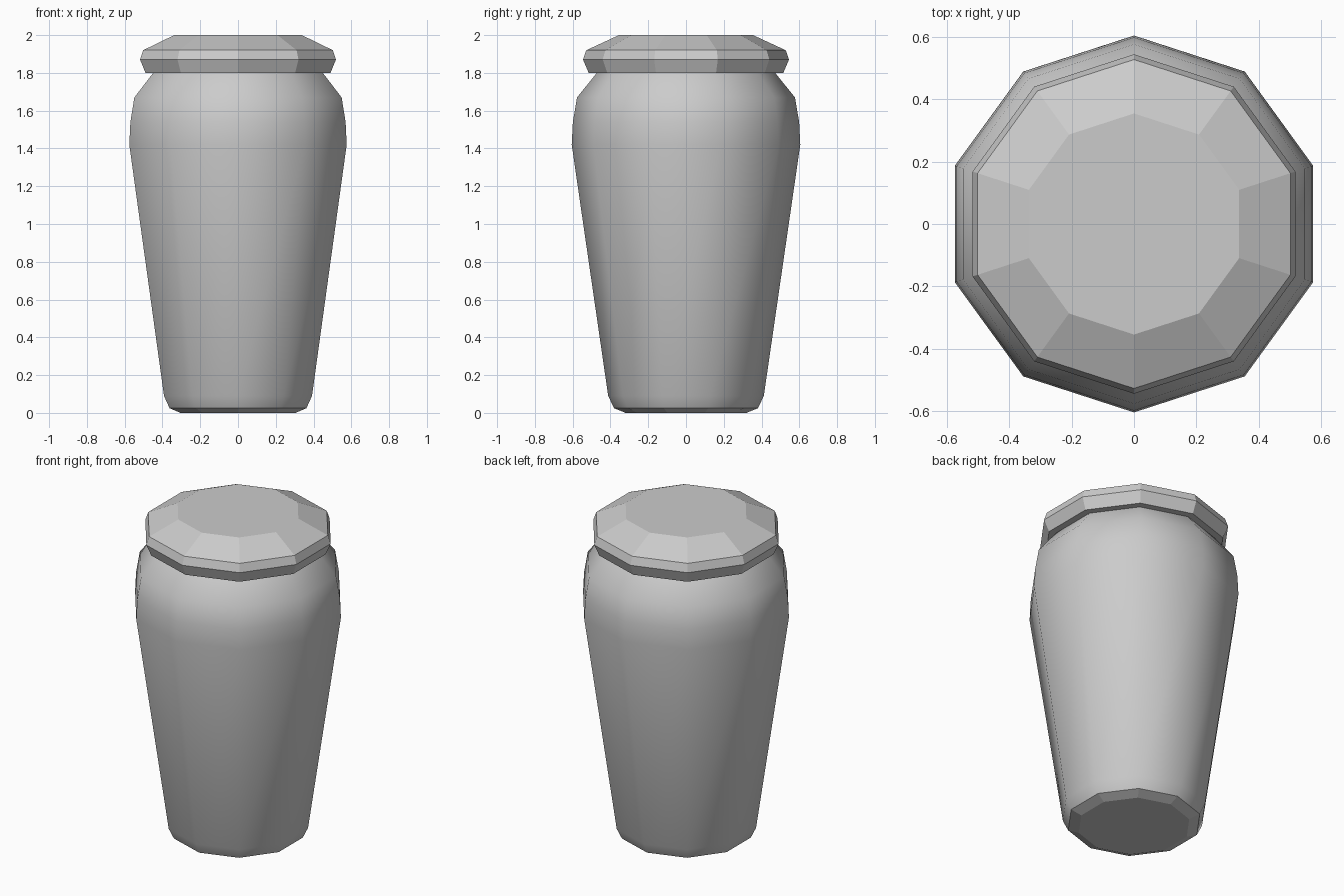
import bpy, bmesh, math

if "Cube" in bpy.data.objects:
    bpy.data.objects.remove(bpy.data.objects["Cube"])

SIDES = 10


def lathe(name, profile, smooth_rings=()):
    """Ten-sided closed solid from (radius, z) rings; listed bands are smooth."""
    bm = bmesh.new()
    rings = []
    for r, z in profile:
        angles = [math.pi / 2 + math.tau * k / SIDES for k in range(SIDES)]
        rings.append([bm.verts.new((r * math.cos(a), r * math.sin(a), z)) for a in angles])
    for i, (lo, hi) in enumerate(zip(rings, rings[1:])):
        for k in range(SIDES):
            n = (k + 1) % SIDES
            face = bm.faces.new((lo[k], lo[n], hi[n], hi[k]))
            face.smooth = i in smooth_rings
    bm.faces.new(rings[0][::-1])
    bm.faces.new(rings[-1])
    # keep a hard crease where smooth and flat faces meet
    for e in bm.edges:
        e.smooth = all(f.smooth for f in e.link_faces)
    mesh = bpy.data.meshes.new(name)
    bm.to_mesh(mesh)
    bm.free()
    obj = bpy.data.objects.new(name, mesh)
    bpy.context.collection.objects.link(obj)
    return obj


# Tapered jar body: flat base chamfer, smooth wall and shoulder
lathe("jar_body",
      [(0.32, 0.0), (0.381, 0.025), (0.412, 0.09), (0.605, 1.42),
       (0.599, 1.54), (0.577, 1.67), (0.472, 1.80)],
      smooth_rings=range(1, 6))

# Faceted lid
lathe("lid", [(0.515, 1.80), (0.545, 1.87), (0.528, 1.92), (0.355, 2.0)])
